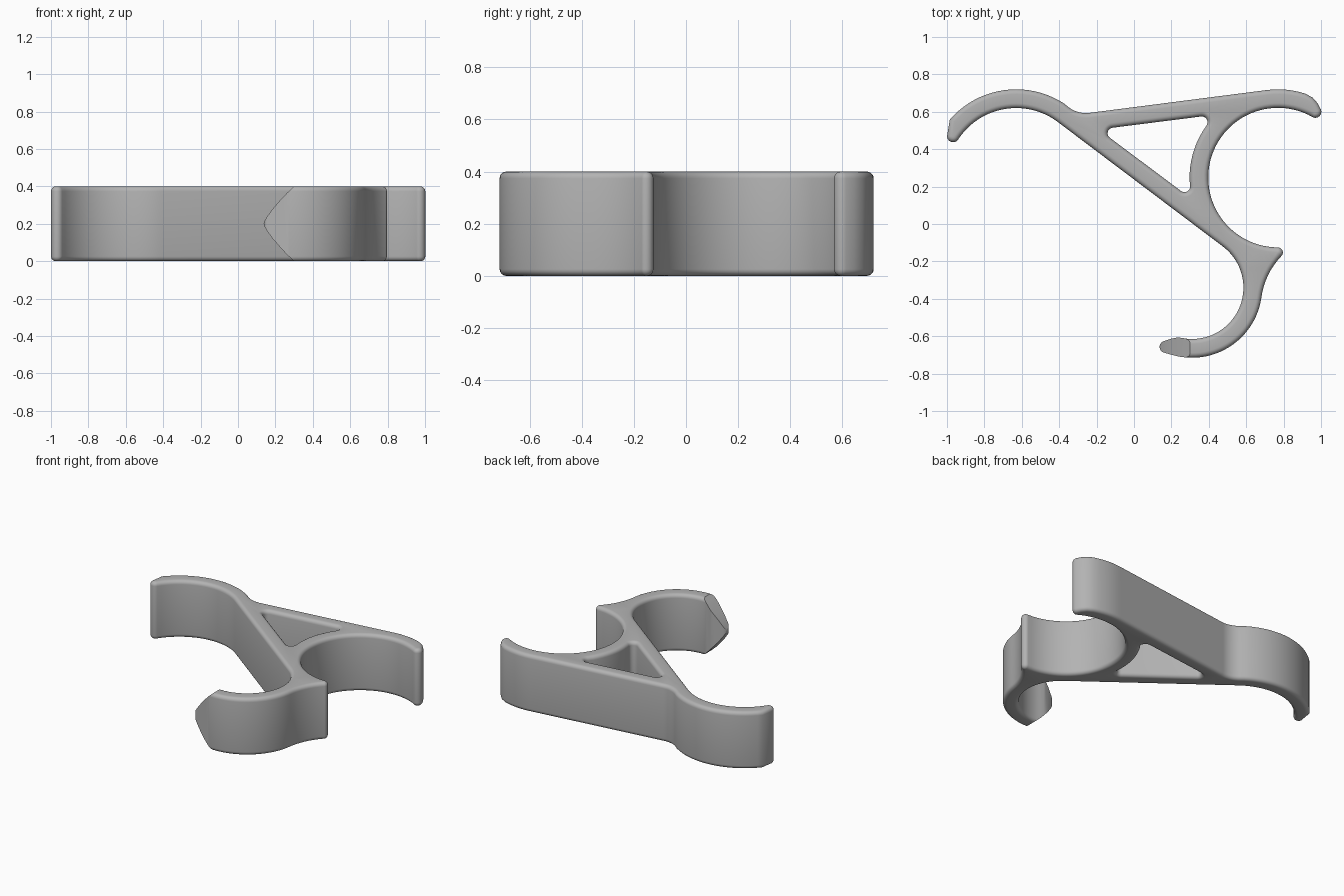
import bpy, bmesh, math
from mathutils import Vector

if "Cube" in bpy.data.objects:
    bpy.data.objects.remove(bpy.data.objects["Cube"])

HEIGHT, ROUND, STEPS = 0.4, 0.026, 5


def arc(cx, cy, r, a0, a1):
    """Points along an arc, angles in degrees."""
    n = max(6, int(abs(a1 - a0) / 4)) if r > 0.1 else 12
    angles = [math.radians(a0 + (a1 - a0) * i / n) for i in range(n + 1)]
    return [Vector((cx + r * math.cos(a), cy + r * math.sin(a))) for a in angles]


def pts(*pairs):
    return [Vector(p) for p in pairs]


def inward_normals(loop):
    """Mitred normals pointing into the material (left of travel)."""
    out = []
    for i, p in enumerate(loop):
        d0 = (p - loop[i - 1]).normalized()
        d1 = (loop[(i + 1) % len(loop)] - p).normalized()
        n = Vector((-(d0.y + d1.y), d0.x + d1.x)).normalized()
        out.append(n)
    return out


def clean(loop):
    """Drop points that almost coincide."""
    return [p for i, p in enumerate(loop) if (p - loop[i - 1]).length > 0.003]


def rounded_plate(name, loops):
    """Extrude outlines into a plate whose rims are rounded over."""
    bm = bmesh.new()
    section = []
    for i in range(STEPS + 1):
        a = math.pi / 2 * i / STEPS
        section.append((ROUND * (1 - math.sin(a)), ROUND * (1 - math.cos(a))))
    section += [(o, HEIGHT - z) for o, z in reversed(section)]
    rims = ([], [])
    for loop in loops:
        normals = inward_normals(loop)
        rings = [[bm.verts.new((*(p + n * o), z)) for p, n in zip(loop, normals)]
                 for o, z in section]
        size = len(loop)
        for a, b in zip(rings, rings[1:]):
            for i in range(size):
                j = (i + 1) % size
                bm.faces.new((a[i], a[j], b[j], b[i]))
        for rim, ring in zip(rims, (rings[0], rings[-1])):
            rim += [bm.edges.get((ring[i - 1], ring[i])) for i in range(size)]
    for rim in rims:
        bmesh.ops.triangle_fill(bm, edges=rim, use_beauty=True)
    bmesh.ops.recalc_face_normals(bm, faces=bm.faces)
    return make_object(name, bm)


def make_object(name, bm):
    mesh = bpy.data.meshes.new(name)
    bm.to_mesh(mesh)
    bm.free()
    ob = bpy.data.objects.new(name, mesh)
    bpy.context.collection.objects.link(ob)
    return ob


# section rounding: offset falls from ROUND to 0 while z rises from 0 to ROUND
outline = clean(
    arc(-0.63, 0.25, 0.47, 53, 139)            # left hook, outer
    + arc(-0.967, 0.47, 0.0325, 180, 327)      # left hook end
    + arc(-0.63, 0.25, 0.37, 147, 53)          # left hook, inner
    + arc(0.31, -0.34, 0.275, 53, -95)         # lower hook, inner
    + pts((0.235, -0.606), (0.2, -0.613))
    + arc(0.17, -0.657, 0.033, 115, 240)       # lower hook nose
    + pts((0.2, -0.699), (0.24, -0.709))
    + arc(0.31, -0.34, 0.375, -95, -8)         # lower hook, outer
    + arc(1.077, -0.448, 0.4, 172, 136.3)      # flare below the spur
    + arc(0.768, -0.153, 0.028, -43.7, 90)     # spur end
    + arc(0.77, 0.248, 0.373, 270, 60.5)       # right clip, inner
    + arc(0.969, 0.6, 0.0325, 240.5, 385)      # right clip end
    + pts((0.982, 0.645), (0.955, 0.676))
    + arc(0.77, 0.248, 0.472, 72, 97.3)        # right clip, outer
    + arc(-0.257, 0.745, 0.152, 277.3, 233))   # fillet into left hook

# triangular window between the arms
window = clean(
    arc(-0.111, 0.485, 0.03, 97.3, 233)
    + arc(0.27, 0.2, 0.03, 233, 365.5)
    + arc(0.77, 0.248, 0.473, 185.5, 143.9)
    + arc(0.363, 0.545, 0.03, -36.1, 97.3))[::-1]

body = rounded_plate("hook_body", [outline, window])

# cutter that sharpens the lower hook nose to a point at mid height
half = [(0.32, 0.42), (0.3, 0.4), (0.262, 0.365), (0.222, 0.322),
        (0.185, 0.279), (0.155, 0.238), (0.141, 0.213)]
edge = half + [(0.137, 0.2)] + [(x, HEIGHT - z) for x, z in reversed(half)]
edge += [(0.0, -0.02), (0.0, 0.42)]
bm = bmesh.new()
face = bm.faces.new([bm.verts.new((x, -0.85, z)) for x, z in edge])
res = bmesh.ops.extrude_face_region(bm, geom=[face])
bmesh.ops.translate(bm, vec=(0, 0.35, 0),
                    verts=[g for g in res["geom"] if isinstance(g, bmesh.types.BMVert)])
bmesh.ops.recalc_face_normals(bm, faces=bm.faces)
cutter = make_object("nose_cutter", bm)

cut = body.modifiers.new("nose_cut", "BOOLEAN")
cut.operation, cut.solver, cut.object = "DIFFERENCE", "EXACT", cutter
bpy.context.view_layer.objects.active = body
body.select_set(True)
bpy.ops.object.modifier_apply(modifier=cut.name)
bpy.data.objects.remove(cutter)

# single grey colour and smooth shading
grey = bpy.data.materials.new("grey")
grey.diffuse_color = (0.45, 0.45, 0.45, 1)
grey.use_nodes = True
grey.node_tree.nodes["Principled BSDF"].inputs["Base Color"].default_value = grey.diffuse_color
body.data.materials.clear()
body.data.materials.append(grey)
bpy.ops.object.shade_smooth_by_angle(angle=math.radians(35))
